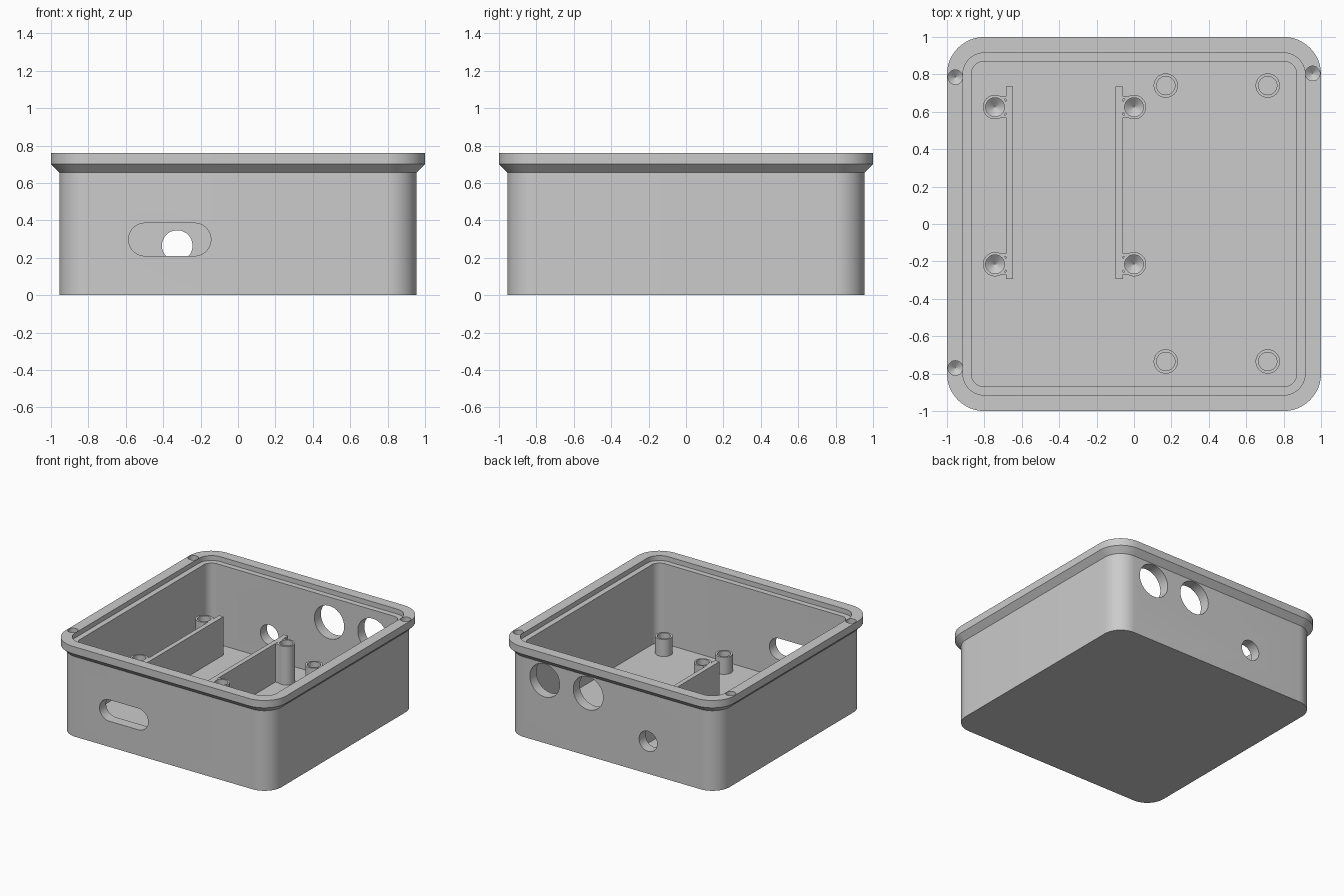
import bpy
import bmesh
import math

old = bpy.data.objects.get("Cube")
if old:
    bpy.data.objects.remove(old, do_unlink=True)

GREY = (0.6, 0.6, 0.6, 1.0)
grey = bpy.data.materials.new("light grey plastic")
grey.use_nodes = True
grey.diffuse_color = GREY
grey.node_tree.nodes["Principled BSDF"].inputs["Base Color"].default_value = GREY


def outline(hx, hy, r, z, steps=12):
    """Rounded rectangle of half sizes hx, hy and corner radius r."""
    points = []
    for corner, (sx, sy) in enumerate(((1, 1), (-1, 1), (-1, -1), (1, -1))):
        for i in range(steps + 1):
            a = (corner + i / steps) * math.pi / 2
            points.append((sx * (hx - r) + r * math.cos(a),
                           sy * (hy - r) + r * math.sin(a), z))
    return points


def loft(name, sections, location=(0, 0, 0), sideways=False):
    """Skin a stack of rounded outlines and cap both ends."""
    bm = bmesh.new()
    rings = [[bm.verts.new(p) for p in outline(*s)] for s in sections]
    n = len(rings[0])
    for a, b in zip(rings, rings[1:]):
        for i in range(n):
            j = (i + 1) % n
            bm.faces.new((a[i], a[j], b[j], b[i]))
    bm.faces.new(rings[0][::-1])
    bm.faces.new(rings[-1])
    bmesh.ops.remove_doubles(bm, verts=bm.verts, dist=1e-5)
    bmesh.ops.recalc_face_normals(bm, faces=bm.faces)
    mesh = bpy.data.meshes.new(name)
    bm.to_mesh(mesh)
    bm.free()
    mesh.materials.append(grey)
    obj = bpy.data.objects.new(name, mesh)
    obj.location = location
    if sideways:
        obj.rotation_euler.x = math.pi / 2
    bpy.context.collection.objects.link(obj)
    return obj


def turned(name, profile, location):
    """Round part from (radius, height) pairs."""
    return loft(name, [(r, r, r, z) for r, z in profile], location)


def box(name, x0, x1, y0, y1, z0, z1):
    bpy.ops.mesh.primitive_cube_add(
        size=1, location=((x0 + x1) / 2, (y0 + y1) / 2, (z0 + z1) / 2))
    obj = bpy.context.object
    obj.name = name
    obj.scale = (x1 - x0, y1 - y0, z1 - z0)
    obj.data.materials.append(grey)
    return obj


FLOOR, TOP = 0.065, 0.76
parts = []

# Open case: outer wall, flared rim, lid step, inner wall and floor
shell = [(0.955, 0.155, 0), (0.955, 0.155, 0.655), (1, 0.2, 0.70), (1, 0.2, TOP),
         (0.915, 0.115, TOP), (0.915, 0.115, 0.72), (0.87, 0.07, 0.72), (0.87, 0.07, FLOOR)]
case = loft("case", [(h, h, r, z) for h, r, z in shell])
parts.append(case)

# Cutters: front slot, back wall holes, rim screw holes
cutters = [loft("slot_cutter", [(0.22, 0.0875, 0.0875, z) for z in (-0.1, 0.1)],
                (-0.365, -0.91, 0.2975), True)]
for x, z, r in ((0.61, 0.513, 0.135), (0.217, 0.513, 0.135), (-0.325, 0.265, 0.082)):
    cutters.append(loft("back_hole_cutter", [(r, r, r, d) for d in (-0.1, 0.1)],
                        (x, 0.91, z), True))
for x, y in ((-0.955, 0.785), (0.955, 0.805), (-0.955, -0.77)):
    cutters.append(turned("rim_drill", [(0.001, -0.085), (0.039, -0.055), (0.039, 0.05)],
                          (x, y, TOP)))

for cutter in cutters:
    cutter.hide_render = True
    mod = case.modifiers.new("cut", 'BOOLEAN')
    mod.operation = 'DIFFERENCE'
    mod.solver = 'EXACT'
    mod.object = cutter
    bpy.context.view_layer.objects.active = case
    bpy.ops.object.modifier_apply(modifier=mod.name)
    bpy.data.objects.remove(cutter, do_unlink=True)

# Short hollow standoffs
for x in (0.17, 0.715):
    for y in (0.74, -0.735):
        parts.append(turned("short_standoff", [
            (0.065, FLOOR - 0.01), (0.065, 0.205), (0.049, 0.205), (0.049, FLOOR + 0.003)],
            (x, y, 0)))

# Support plates with tall drilled posts joined by small webs
POST = 0.38
for px, x0, side in ((-0.743, -0.685, -1), (0, -0.098, 1)):
    x1 = x0 + 0.038
    parts.append(box("support_plate", x0, x1, -0.295, 0.735, FLOOR - 0.01, POST))
    for py in (0.625, -0.215):
        parts.append(turned("tall_post", [
            (0.065, FLOOR - 0.01), (0.065, POST), (0.05, POST), (0.05, 0.2), (0.001, 0.16)],
            (px, py, 0)))
        edge = x0 if side < 0 else x1
        near, far = sorted((edge - side * 0.005, px - side * 0.03))
        for s in (-1, 1):
            low, high = sorted((py + s * 0.042, py + s * 0.056))
            parts.append(box("post_web", near, far, low, high, FLOOR - 0.01, POST - 0.001))

# Smooth the curved walls and keep the crisp edges
bpy.ops.object.select_all(action='DESELECT')
for part in parts:
    part.select_set(True)
bpy.context.view_layer.objects.active = case
bpy.ops.object.shade_smooth_by_angle(angle=math.radians(30))
